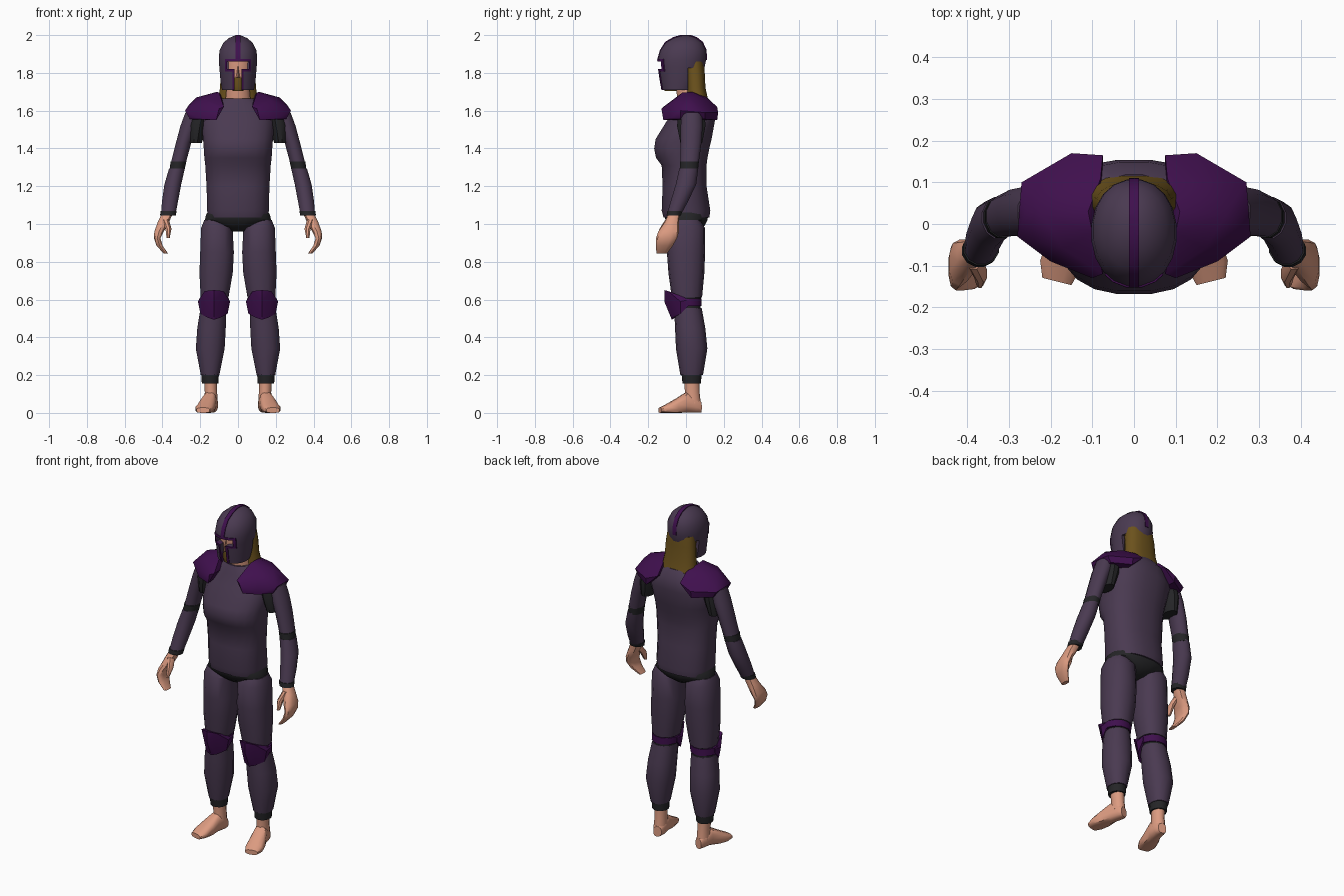
import bpy, bmesh, math
from mathutils import Vector as V

if "Cube" in bpy.data.objects:
    bpy.data.objects.remove(bpy.data.objects["Cube"])


def material(name, rgb):
    m = bpy.data.materials.new(name)
    m.diffuse_color = (*rgb, 1)
    m.use_nodes = True
    m.node_tree.nodes["Principled BSDF"].inputs["Base Color"].default_value = m.diffuse_color
    return m


SUIT = material("dusky purple cloth", (0.068, 0.042, 0.082))
ARMOUR = material("deep purple armour", (0.05, 0.005, 0.075))
SKIN = material("skin", (0.72, 0.33, 0.22))
HAIR = material("dark gold hair", (0.15, 0.085, 0.012))
BLACK = material("black joints", (0.018, 0.018, 0.02))


def finish(name, bm, mat, mirror=False, angle=40):
    bmesh.ops.recalc_face_normals(bm, faces=bm.faces)
    me = bpy.data.meshes.new(name)
    bm.to_mesh(me)
    bm.free()
    ob = bpy.data.objects.new(name, me)
    bpy.context.collection.objects.link(ob)
    me.materials.append(mat)
    smooth(ob, angle)
    if mirror:
        ob.modifiers.new("mirror", "MIRROR").use_mirror_merge = False
    return ob


def smooth(ob, angle=40):
    bpy.ops.object.select_all(action="DESELECT")
    ob.select_set(True)
    bpy.context.view_layer.objects.active = ob
    bpy.ops.object.shade_smooth_by_angle(angle=math.radians(angle))


def flat(x, y, z, rx, ry):
    """Horizontal ring: centre plus two half-axes."""
    return V((x, y, z)), V((rx, 0, 0)), V((0, ry, 0))


def span(z, rx, front, back):
    return flat(0, (front + back) / 2, z, rx, (back - front) / 2)


def loft(name, mat, rings, mirror=False, n=12, p=2.0, floor=None):
    bm = bmesh.new()
    loops = []
    for c, u, v in rings:
        loop = []
        for i in range(n):
            a = math.tau * (i + 0.5) / n
            ca, sa = math.cos(a), math.sin(a)
            co = (c + u * math.copysign(abs(ca) ** (2 / p), ca)
                  + v * math.copysign(abs(sa) ** (2 / p), sa))
            if floor is not None:
                co.z = max(co.z, floor)
            loop.append(bm.verts.new(co))
        loops.append(loop)
    for a, b in zip(loops, loops[1:]):
        for i in range(n):
            bm.faces.new((a[i], a[(i + 1) % n], b[(i + 1) % n], b[i]))
    bm.faces.new(loops[0])
    bm.faces.new(loops[-1])
    return finish(name, bm, mat, mirror)


def hull(name, mat, pts, mirror=False, angle=40):
    bm = bmesh.new()
    for p in pts:
        bm.verts.new(p)
    res = bmesh.ops.convex_hull(bm, input=bm.verts)
    bmesh.ops.delete(bm, geom=list({g for g in res["geom_interior"] + res["geom_unused"]
                                    if isinstance(g, bmesh.types.BMVert)}), context="VERTS")
    return finish(name, bm, mat, mirror, angle)


def prism(name, mat, outline, y0, y1):
    """Cutter: an x-z outline extruded along y."""
    bm = bmesh.new()
    f = bm.faces.new([bm.verts.new((x, y0, z)) for x, z in outline])
    g = bmesh.ops.extrude_face_region(bm, geom=[f])["geom"]
    bmesh.ops.translate(bm, verts=[e for e in g if isinstance(e, bmesh.types.BMVert)],
                        vec=(0, y1 - y0, 0))
    ob = finish(name, bm, mat)
    ob.hide_render = True
    return ob


def cut(ob, *steps):
    for op, cutter in steps:
        m = ob.modifiers.new("cut", "BOOLEAN")
        m.operation, m.object, m.solver = op, cutter, "EXACT"
    dg = bpy.context.evaluated_depsgraph_get()
    me = bpy.data.meshes.new_from_object(ob.evaluated_get(dg))
    ob.modifiers.clear()
    ob.data = me
    smooth(ob)


# Torso and hips
loft("torso", SUIT, [span(*r) for r in (
    (1.035, .16, -.12, .125), (1.07, .165, -.13, .13), (1.2, .168, -.125, .11),
    (1.31, .175, -.13, .11), (1.35, .18, -.16, .115), (1.40, .183, -.17, .125),
    (1.45, .187, -.162, .137), (1.55, .195, -.10, .155), (1.62, .155, -.075, .15),
    (1.665, .085, -.055, .12))], n=20, p=2.4)
loft("hips", BLACK, [span(*r) for r in (
    (1.08, .15, -.11, .11), (1.05, .172, -.118, .12), (1.02, .178, -.11, .115),
    (.99, .11, -.09, .1), (.96, .04, -.05, .06))], n=16, p=2.3)

# Legs
loft("thigh", SUIT, [flat(*r) for r in (
    (.125, 0, 1.02, .055, .075), (.112, 0, .98, .085, .1), (.111, 0, .85, .091, .101),
    (.116, .002, .74, .09, .095), (.124, .005, .61, .075, .08))], True, 14, 2.3)
loft("knee_joint", BLACK, [flat(*r) for r in (
    (.124, .007, .64, .07, .074), (.13, .01, .51, .068, .07))], True)
loft("shin", SUIT, [flat(*r) for r in (
    (.13, .01, .555, .07, .073), (.14, .022, .45, .077, .08), (.147, .03, .34, .078, .083),
    (.148, .03, .2, .05, .06))], True, 14, 2.2)
loft("ankle_cuff", BLACK, [flat(*r) for r in (
    (.148, .03, .21, .048, .056), (.147, .03, .155, .046, .05))], True)
loft("knee_strap", ARMOUR, [flat(*r) for r in (
    (.127, .005, .605, .081, .08), (.129, .005, .565, .08, .08))], True)
hull("knee_guard", ARMOUR, [(.127 + s * x, y, z) for s in (-1, 1) for x, y, z in (
    (0, -.115, .65), (.05, -.095, .645), (0, -.115, .59), (0, -.075, .493),
    (.035, -.07, .505), (.072, -.03, .525), (.085, -.03, .59), (.08, .02, .575),
    (.08, .02, .6))], True, 25)

# Bare feet, turned slightly outward
loft("ankle", SKIN, [flat(*r) for r in (
    (.146, .03, .18, .035, .042), (.143, .033, .11, .034, .04),
    (.143, .035, .05, .036, .045))], True)
side = V((.97, .24, 0))
loft("foot", SKIN, [(V((x, y, z)), side * w, V((0, 0, h))) for x, y, z, w, h in (
    (.137, .078, .03, .024, .03), (.14, .05, .045, .036, .045), (.15, 0, .055, .038, .055),
    (.165, -.05, .035, .047, .042), (.178, -.10, .022, .05, .026),
    (.185, -.138, .014, .037, .014))], True, 12, 2.6, 0)

# Arms
loft("shoulder_joint", BLACK, [flat(*r) for r in (
    (.20, .03, 1.60, .05, .07), (.215, .028, 1.52, .052, .078),
    (.225, .028, 1.43, .035, .06))], True)
loft("upper_arm", SUIT, [flat(*r) for r in (
    (.235, .03, 1.59, .045, .058), (.258, .03, 1.52, .048, .06),
    (.288, .027, 1.43, .042, .057), (.318, .018, 1.315, .041, .05))], True)
loft("elbow_joint", BLACK, [flat(*r) for r in (
    (.315, .018, 1.33, .043, .052), (.323, .015, 1.285, .041, .05))], True)
loft("forearm", SUIT, [flat(*r) for r in (
    (.323, .015, 1.295, .043, .052), (.345, 0, 1.21, .046, .056),
    (.36, -.035, 1.12, .044, .048), (.368, -.06, 1.06, .04, .04))], True)
loft("wrist_cuff", BLACK, [flat(*r) for r in (
    (.367, -.058, 1.07, .044, .042), (.371, -.065, 1.045, .043, .039))], True)
loft("hand", SKIN, [flat(*r) for r in (
    (.372, -.063, 1.06, .03, .03), (.395, -.075, 1.01, .031, .037),
    (.418, -.092, .96, .026, .055), (.428, -.103, .925, .018, .056),
    (.415, -.115, .885, .017, .045), (.383, -.128, .845, .012, .028))], True, 10, 2.4)
loft("thumb", SKIN, [flat(*r) for r in (
    (.385, -.085, 1.025, .02, .025), (.368, -.12, .975, .017, .022),
    (.37, -.143, .925, .009, .011))], True, 8)

# Shoulder plates
hull("shoulder_plate", ARMOUR, [
    (.075, .165, 1.62), (.15, .17, 1.59), (.15, .165, 1.55), (.27, .10, 1.59),
    (.25, .10, 1.555), (.28, -.03, 1.60), (.255, -.03, 1.555), (.2, -.09, 1.60),
    (.2, -.09, 1.555), (.10, -.13, 1.61), (.115, -.12, 1.55), (.075, -.12, 1.62),
    (.10, -.02, 1.695), (.11, .03, 1.70), (.08, .11, 1.67), (.22, .02, 1.67),
    (.16, .10, 1.665), (.17, -.06, 1.66), (.26, .03, 1.63)], True, 35)

# Neck, face, beard and hair
loft("neck", SKIN, [flat(*r) for r in (
    (0, .02, 1.62, .075, .06), (0, .01, 1.68, .066, .06), (0, 0, 1.76, .06, .06))])
loft("face", SKIN, [flat(*r) for r in (
    (0, -.035, 1.72, .055, .065), (0, -.03, 1.80, .08, .085), (0, -.03, 1.88, .085, .086))])
hull("nose", SKIN, [(0, -.11, 1.85), (.014, -.1, 1.77), (-.014, -.1, 1.77), (0, -.137, 1.78)])
loft("beard", HAIR, [flat(*r) for r in (
    (0, -.08, 1.705, .03, .035), (0, -.08, 1.73, .04, .042), (0, -.085, 1.775, .03, .037))])
loft("hair", HAIR, [span(*r) for r in (
    (1.86, .085, -.02, .095), (1.8, .092, -.005, .1), (1.72, .097, 0, .104),
    (1.65, .108, 0, .12))], n=16, p=2.4)

# Helmet with T-shaped opening, raised border and crest
SHELL = ((1.71, .086, -.128, .05), (1.76, .094, -.137, .08), (1.83, .1, -.147, .1),
         (1.87, .103, -.15, .108), (1.92, .099, -.136, .107), (1.96, .078, -.108, .087),
         (1.985, .048, -.065, .055), (1.997, .018, -.025, .02))


def shell(name, mat, grow):
    return loft(name, mat, [span(z + (grow if z > 1.95 else 0), w + grow, f - grow, b + grow)
                            for z, w, f, b in SHELL], n=20, p=2.1)


def tee(bar, top, low, stem, bottom):
    return [(bar, top), (-bar, top), (-bar, low), (-stem, low), (-stem, bottom),
            (stem, bottom), (stem, low), (bar, low)]


opening = prism("opening_cutter", SKIN, tee(.057, 1.86, 1.82, .018, 1.6), -.3, -.095)
border = prism("border_cutter", ARMOUR, tee(.07, 1.873, 1.808, .03, 1.6), -.3, -.05)
nape = prism("nape_cutter", SUIT, [(-.3, 1.6), (.3, 1.6), (.3, 1.825), (-.3, 1.825)], .01, .4)
crest = prism("crest_cutter", ARMOUR, [(-.012, 1.868), (.012, 1.868), (.012, 2.1), (-.012, 2.1)],
              -.4, .4)
cut(shell("helmet", SUIT, 0), ("DIFFERENCE", opening), ("DIFFERENCE", nape))
cut(shell("visor_border", ARMOUR, .004), ("INTERSECT", border), ("DIFFERENCE", opening))
cut(shell("helmet_crest", ARMOUR, .004), ("INTERSECT", crest))

# Remove the used cutters
for c in (opening, border, nape, crest):
    bpy.data.objects.remove(c)
